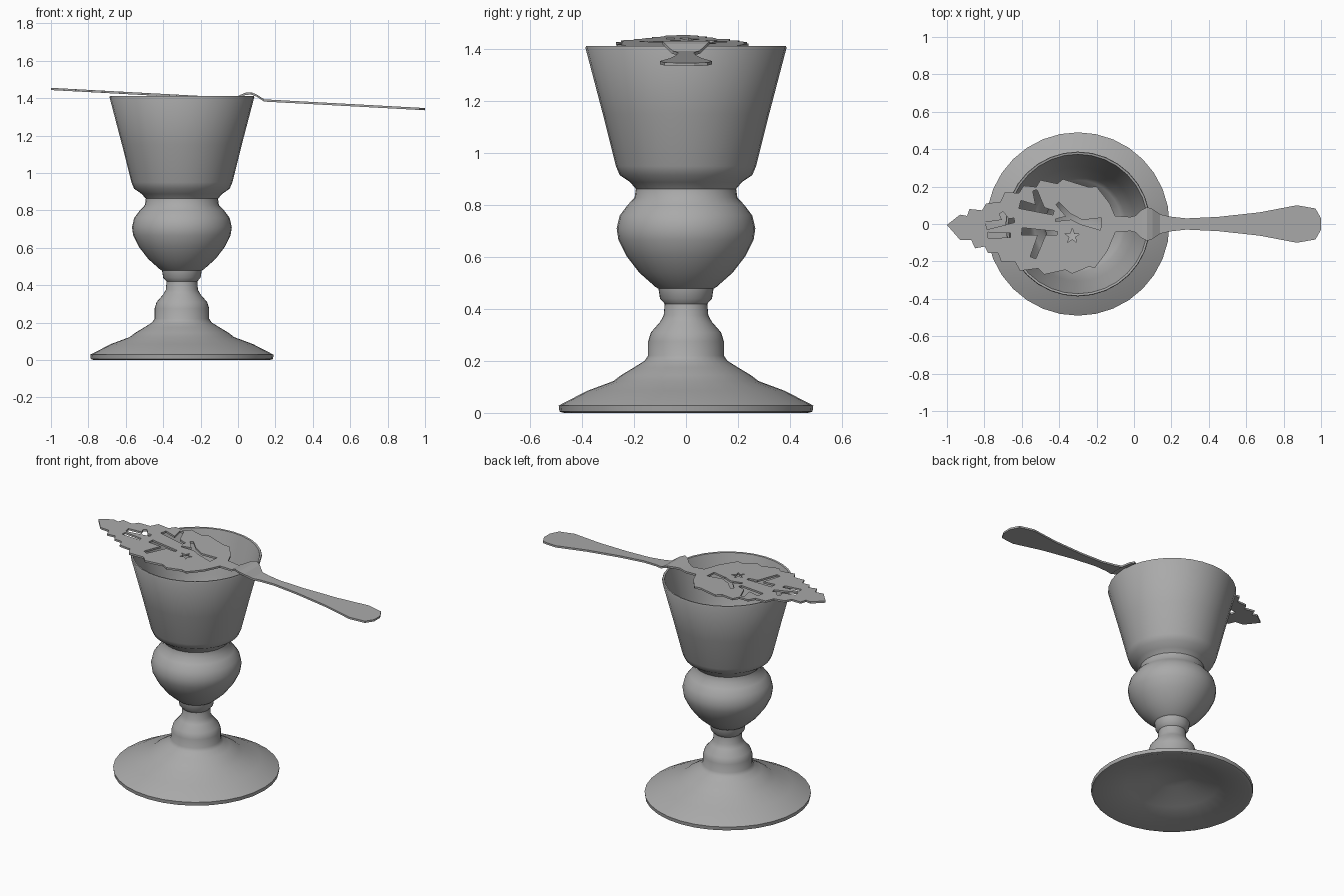
import bpy, bmesh, math
from mathutils import Vector

default = bpy.data.objects.get("Cube")
if default:
    bpy.data.objects.remove(default, do_unlink=True)

# One grey for everything
grey = bpy.data.materials.new("plain_grey")
grey.use_nodes = True
GREY = (0.4, 0.4, 0.4, 1)
grey.diffuse_color = GREY
grey.node_tree.nodes["Principled BSDF"].inputs["Base Color"].default_value = GREY

THICK = 0.012


def make_object(name, bm):
    """Turn a bmesh into a named, coloured object."""
    bmesh.ops.recalc_face_normals(bm, faces=bm.faces[:])
    mesh = bpy.data.meshes.new(name)
    bm.to_mesh(mesh)
    bm.free()
    mesh.materials.append(grey)
    obj = bpy.data.objects.new(name, mesh)
    bpy.context.collection.objects.link(obj)
    return obj


def add_prism(bm, outline, bottom, top):
    """Add a closed prism over a flat outline."""
    low = [bm.verts.new((x, y, bottom)) for x, y in outline]
    high = [bm.verts.new((x, y, top)) for x, y in outline]
    bm.faces.new(low[::-1])
    bm.faces.new(high)
    count = len(outline)
    for i in range(count):
        j = (i + 1) % count
        bm.faces.new((low[i], low[j], high[j], high[i]))


def spoon_height(x):
    """Height of the sloping spoon's upper face."""
    return 1.455 - 0.054 * (x + 1)


# Glass: one lathe profile from the hollow foot, up the outside, down the inside
foot = [(0, 0.13), (0.12, 0.11), (0.28, 0.06), (0.47, 0), (0.487, 0.005),
        (0.49, 0.028), (0.475, 0.036), (0.38, 0.085), (0.28, 0.122),
        (0.25, 0.145), (0.2, 0.175), (0.16, 0.2), (0.146, 0.22)]
stem = [(0.146, 0.275), (0.135, 0.31), (0.1, 0.35), (0.086, 0.375),
        (0.082, 0.42), (0.1, 0.44), (0.106, 0.478)]
bulb = [(0.118, 0.485), (0.18, 0.54), (0.23, 0.605), (0.26, 0.665),
        (0.267, 0.71), (0.255, 0.76), (0.225, 0.8), (0.198, 0.828)]
cup = [(0.193, 0.862), (0.215, 0.888), (0.255, 0.915), (0.27, 0.95),
       (0.32, 1.15), (0.387, 1.405), (0.384, 1.412), (0.373, 1.41)]
inside = [(0.305, 1.15), (0.255, 0.95), (0.235, 0.925), (0.19, 0.89),
          (0.175, 0.845), (0.23, 0.76), (0.242, 0.71), (0.21, 0.61),
          (0.11, 0.51), (0, 0.5)]
bm = bmesh.new()
verts = [bm.verts.new((r, 0, z)) for r, z in foot + stem + bulb + cup + inside]
edges = [bm.edges.new(pair) for pair in zip(verts, verts[1:])]
bmesh.ops.spin(bm, geom=verts + edges, cent=(0, 0, 0), axis=(0, 0, 1),
               angle=math.tau, steps=32, use_duplicate=False)
bmesh.ops.remove_doubles(bm, verts=bm.verts[:], dist=0.0005)
glass = make_object("glass", bm)
glass.location.x = -0.3
bpy.ops.object.select_all(action="DESELECT")
glass.select_set(True)
bpy.context.view_layer.objects.active = glass
bpy.ops.object.shade_smooth_by_angle(angle=math.radians(40))

# Spoon handle: strip of (x, half width, lift), raised where it hooks the rim
rows = [(-0.12, 0.045, 0), (-0.02, 0.038, 0), (0.01, 0.045, 0.016),
        (0.04, 0.075, 0.03), (0.07, 0.09, 0.034), (0.1, 0.08, 0.024),
        (0.14, 0.052, 0), (0.19, 0.04, 0), (0.28, 0.03, 0), (0.45, 0.038, 0),
        (0.67, 0.062, 0), (0.87, 0.1, 0), (0.97, 0.083, 0), (1, 0.03, 0)]
bm = bmesh.new()
rings = []
for x, half, lift in rows:
    z = spoon_height(x) + lift
    rings.append([bm.verts.new((x, side * half, z - drop))
                  for side, drop in ((-1, 0), (1, 0), (1, THICK), (-1, THICK))])
for a, b in zip(rings, rings[1:]):
    for i in range(4):
        j = (i + 1) % 4
        bm.faces.new((a[i], a[j], b[j], b[i]))
bm.faces.new(rings[0])
bm.faces.new(rings[-1])
make_object("spoon_handle", bm)


# Spoon leaf: tooth tips along each side, with a notch between neighbours
def serrate(tips):
    edge = [tips[0]]
    for a, b in zip(tips, tips[1:]):
        x = a[0] + 0.75 * (b[0] - a[0])
        y = a[1] + 0.5 * (b[1] - a[1])
        edge += [(x, y - math.copysign(0.022, y)), b]
    return edge


near = [(-0.93, -0.085), (-0.85, -0.13), (-0.78, -0.155), (-0.71, -0.2),
        (-0.61, -0.25), (-0.48, -0.27), (-0.33, -0.265), (-0.21, -0.235),
        (-0.14, -0.14)]
far = [(-0.93, 0.05), (-0.88, 0.08), (-0.79, 0.11), (-0.69, 0.17),
       (-0.59, 0.205), (-0.5, 0.235), (-0.38, 0.24), (-0.2, 0.2),
       (-0.13, 0.11)]
outline = ([(-1, -0.005)] + serrate(near) + [(-0.1, -0.045), (-0.1, 0.04)]
           + serrate(far)[::-1])
bm = bmesh.new()
add_prism(bm, outline, -THICK, 0)
leaf = make_object("spoon_leaf", bm)


# Pierced sprig: tapered strokes and a star
def add_stroke(bm, start, end, wide, narrow):
    a, b = Vector(start), Vector(end)
    side = (b - a).orthogonal().normalized()
    add_prism(bm, [a - side * wide, b - side * narrow,
                   b + side * narrow, a + side * wide], -0.1, 0.1)


strokes = [((-0.176, 0), (-0.29, 0.01), 0.033, 0.01),
           ((-0.27, 0.005), (-0.36, 0.05), 0.012, 0.014),
           ((-0.34, 0.035), (-0.41, 0.11), 0.014, 0.01),
           ((-0.34, 0.035), (-0.42, 0.02), 0.012, 0.006),
           ((-0.43, 0.06), (-0.61, 0.105), 0.012, 0.022),
           ((-0.5, 0.08), (-0.53, 0.18), 0.022, 0.012),
           ((-0.41, -0.05), (-0.6, -0.04), 0.01, 0.02),
           ((-0.49, -0.05), (-0.54, -0.18), 0.02, 0.016),
           ((-0.64, 0.02), (-0.79, -0.01), 0.012, 0.02),
           ((-0.68, 0.01), (-0.71, 0.06), 0.02, 0.012),
           ((-0.66, -0.06), (-0.78, -0.06), 0.012, 0.016)]
star = []
for i in range(10):
    radius = 0.016 if i % 2 else 0.042
    turn = math.tau * i / 10 + 0.3
    star.append((-0.33 + radius * math.cos(turn), -0.065 + radius * math.sin(turn)))
bm = bmesh.new()
for stroke in strokes:
    add_stroke(bm, *stroke)
add_prism(bm, star, -0.1, 0.1)
cutter = make_object("sprig_cutter", bm)
cutter.hide_render = True

cut = leaf.modifiers.new("pierce", "BOOLEAN")
cut.operation = "DIFFERENCE"
cut.solver = "EXACT"
cut.use_self = True
cut.object = cutter
bpy.context.view_layer.objects.active = leaf
bpy.ops.object.modifier_apply(modifier=cut.name)
bpy.data.objects.remove(cutter, do_unlink=True)

# Tilt the leaf onto the spoon's slope
for vert in leaf.data.vertices:
    vert.co.z += spoon_height(vert.co.x)
